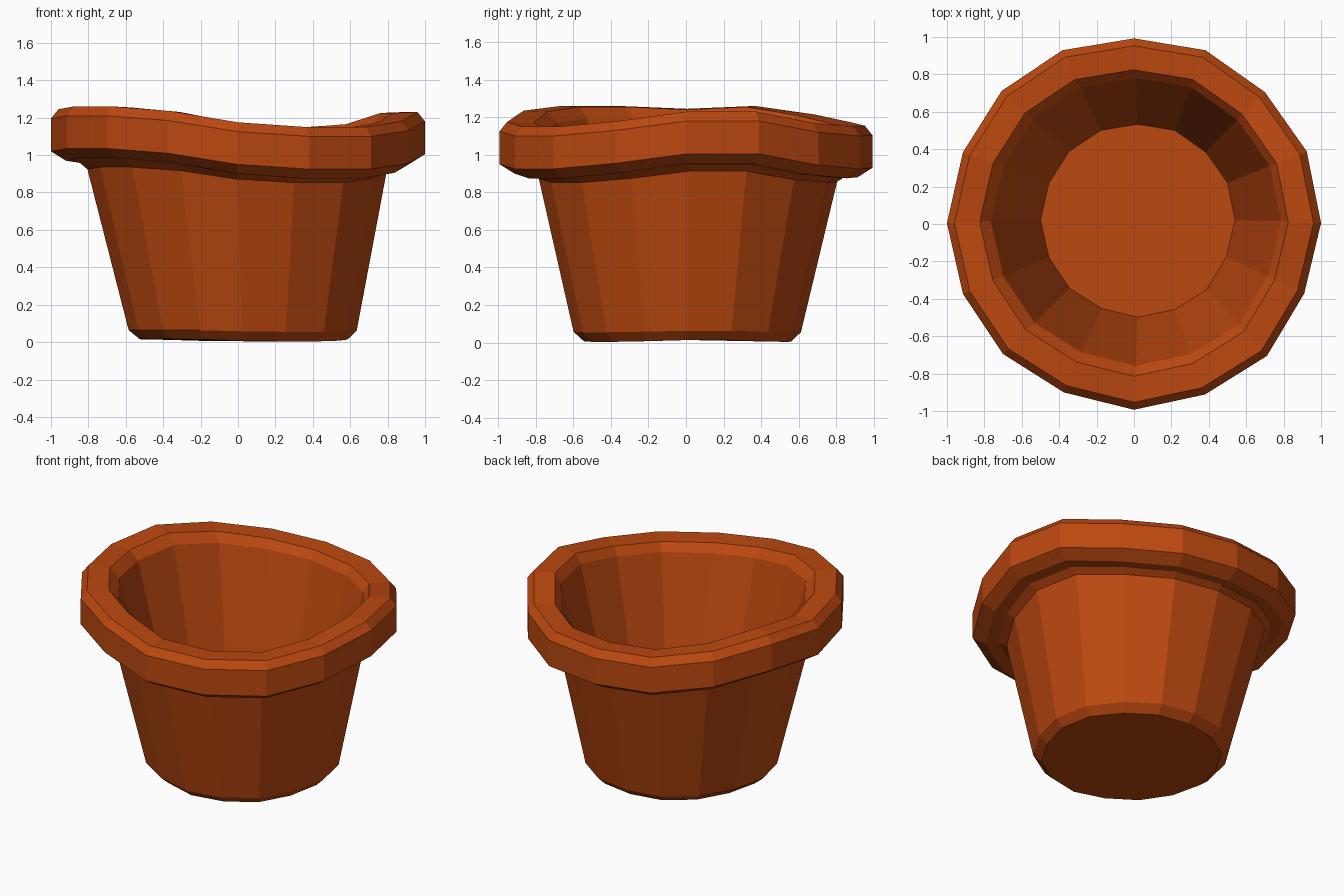
import bpy, bmesh, math

if "Cube" in bpy.data.objects:
    bpy.data.objects.remove(bpy.data.objects["Cube"])

SIDES = 16
# Uneven height of the rim around the pot, counter-clockwise from +x
WAVE = [.03, .03, -.03, -.05, -.045, -.03, .015, .06,
        .045, .06, .06, .035, -.025, -.05, -.05, -.02]
# Slightly lumpy radius
LUMP = [1, 1.0, .99, 1.0, .987, 1.0, 1.0, .99,
        1, .99, .99, .98, .998, .992, 1.005, .985]

# Profile from outside base to inside floor: radius, height, wave share, x shift, y shift
PROFILE = [
    (.555, .01, .12, .03, .01),     # base
    (.61, .06, .10, .025, .01),     # base bevel
    (.80, .89, .75, -.005, .015),   # top of the wall
    (.845, .92, .85, 0, .01),       # step under the rim
    (.92, .925, 1, 0, .005),        # rim underside
    (1.0, .975, 1, 0, .005),        # rim band
    (1.0, 1.15, 1, 0, .005),
    (.96, 1.20, 1, 0, .005),        # rim top
    (.825, 1.195, 1, 0, .01),
    (.775, 1.14, .9, .01, .015),    # inner lip
    (.52, .17, .05, .02, .02),      # inner floor
]

bm = bmesh.new()
rings = []
for r, z, share, dx, dy in PROFILE:
    ring = []
    for k in range(SIDES):
        a = 2 * math.pi * k / SIDES
        ring.append(bm.verts.new((r * LUMP[k] * math.cos(a) + dx,
                                  r * LUMP[k] * math.sin(a) + dy,
                                  max(0, z + share * WAVE[k]))))
    rings.append(ring)

# Skin the rings, then cap base and floor
for lo, hi in zip(rings, rings[1:]):
    for k in range(SIDES):
        n = (k + 1) % SIDES
        bm.faces.new((lo[k], lo[n], hi[n], hi[k]))
bm.faces.new(rings[0][::-1])
bm.faces.new(rings[-1])
bmesh.ops.recalc_face_normals(bm, faces=bm.faces[:])

mesh = bpy.data.meshes.new("flower_pot")
bm.to_mesh(mesh)
bm.free()
pot = bpy.data.objects.new("flower_pot", mesh)
bpy.context.collection.objects.link(pot)

clay = bpy.data.materials.new("terracotta")
clay.diffuse_color = (.5, .065, .005, 1)
clay.use_nodes = True
clay.node_tree.nodes["Principled BSDF"].inputs["Base Color"].default_value = clay.diffuse_color
mesh.materials.append(clay)
